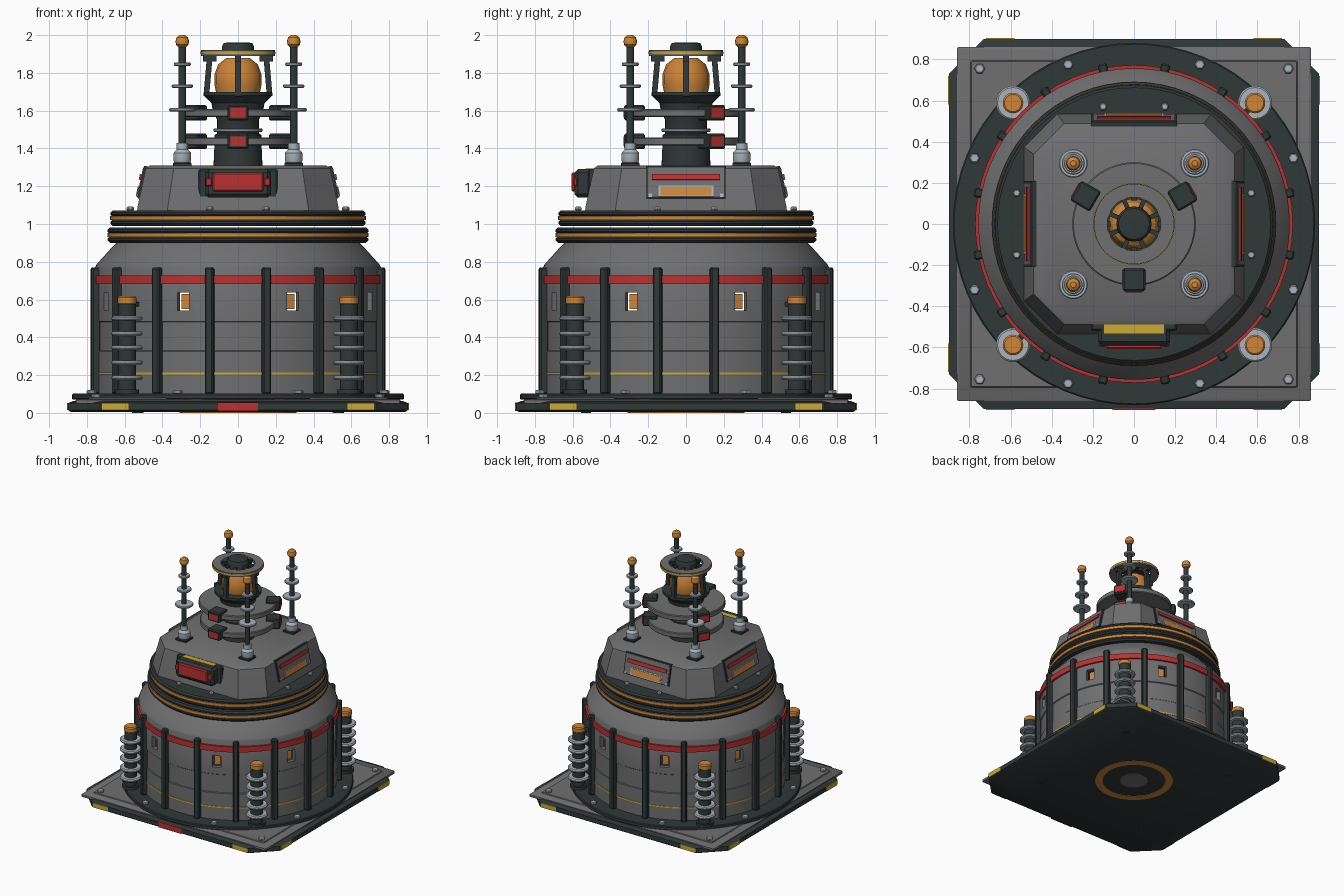
import bpy, bmesh
from math import pi, cos, sin, radians
from mathutils import Matrix, Vector

if "Cube" in bpy.data.objects:
    bpy.data.objects.remove(bpy.data.objects["Cube"], do_unlink=True)


def material(name, r, g, b):
    m = bpy.data.materials.new(name)
    m.use_nodes = True
    m.diffuse_color = (r, g, b, 1)
    m.node_tree.nodes["Principled BSDF"].inputs["Base Color"].default_value = (r, g, b, 1)
    return m


GREY = material("mid grey metal", 0.16, 0.16, 0.165)
DARK = material("dark metal", 0.03, 0.04, 0.04)
STEEL = material("pale steel", 0.40, 0.46, 0.51)
RED = material("red paint", 0.50, 0.03, 0.03)
YELLOW = material("yellow paint", 0.60, 0.40, 0.03)
ORANGE = material("orange copper", 0.62, 0.24, 0.04)
parts = []


def finish(name, bm, mat, mtx=None):
    bmesh.ops.recalc_face_normals(bm, faces=bm.faces)
    me = bpy.data.meshes.new(name)
    bm.to_mesh(me)
    bm.free()
    if mtx is not None:
        me.transform(mtx)
    me.materials.append(mat)
    ob = bpy.data.objects.new(name, me)
    bpy.context.scene.collection.objects.link(ob)
    parts.append(ob)
    return ob


def lathe(name, profile, mat, segs=64, loc=(0, 0, 0), hollow=False):
    """Spin (radius, z) points; hollow closes the profile, otherwise the ends are capped."""
    bm = bmesh.new()
    rings = [[bm.verts.new((r * cos(2 * pi * i / segs), r * sin(2 * pi * i / segs), z))
              for i in range(segs)] for r, z in profile]
    pairs = list(zip(rings, rings[1:]))
    if hollow:
        pairs.append((rings[-1], rings[0]))
    else:
        bm.faces.new(rings[0])
        bm.faces.new(rings[-1])
    for a, b in pairs:
        for i in range(segs):
            j = (i + 1) % segs
            bm.faces.new((a[i], a[j], b[j], b[i]))
    return finish(name, bm, mat, Matrix.Translation(loc))


def disc(name, r, z0, z1, mat, segs=32, loc=(0, 0, 0), bevel=0.0):
    if bevel:
        pts = [(r - bevel, z0), (r, z0 + bevel), (r, z1 - bevel), (r - bevel, z1)]
    else:
        pts = [(r, z0), (r, z1)]
    return lathe(name, pts, mat, segs, loc)


def band(name, r0, r1, z0, z1, mat, segs=64):
    return lathe(name, [(r0, z0), (r1, z0), (r1, z1), (r0, z1)], mat, segs, hollow=True)


def box(name, center, size, mat, angle=0, tilt=0, bevel=0.0):
    """Box modelled facing -y, tilted about its own x, then spun about the z axis."""
    bm = bmesh.new()
    bmesh.ops.create_cube(bm, size=1, matrix=Matrix.Diagonal((*size, 1)))
    if bevel:
        bmesh.ops.bevel(bm, geom=bm.edges[:], offset=bevel, segments=1, affect='EDGES')
    mtx = (Matrix.Rotation(angle, 4, 'Z') @ Matrix.Translation(center)
           @ Matrix.Rotation(tilt, 4, 'X'))
    return finish(name, bm, mat, mtx)


def chamfered(name, layers, mat):
    """Loft of squares with cut corners: (half width, corner cut, z)."""
    bm = bmesh.new()
    rings = []
    for h, c, z in layers:
        k = h - c
        outline = [(k, -h), (h, -k), (h, k), (k, h), (-k, h), (-h, k), (-h, -k), (-k, -h)]
        rings.append([bm.verts.new((x, y, z)) for x, y in outline])
    bm.faces.new(rings[0])
    bm.faces.new(rings[-1])
    for a, b in zip(rings, rings[1:]):
        for i in range(8):
            j = (i + 1) % 8
            bm.faces.new((a[i], a[j], b[j], b[i]))
    return finish(name, bm, mat)


def bolt(x, y, z, r=0.026):
    disc("bolt", r, z, z + 0.022, STEEL, 6, (x, y, 0), 0.006)


quarters = [i * pi / 2 for i in range(4)]
corners = [(x, y) for x in (-1, 1) for y in (-1, 1)]

# Base: slab, deck, round flange, underside and side markers
chamfered("base_slab", [(0.885, 0.17, 0.004), (0.9, 0.17, 0.015), (0.9, 0.17, 0.052),
                        (0.875, 0.17, 0.062)], DARK)
chamfered("base_deck", [(0.86, 0.005, 0.05), (0.86, 0.005, 0.068), (0.853, 0.005, 0.073)], GREY)
chamfered("inner_deck", [(0.795, 0.005, 0.07), (0.79, 0.005, 0.08)], GREY)
disc("base_flange", 0.88, 0.07, 0.102, DARK, 64, bevel=0.006)
band("underside_ring", 0.25, 0.31, 0, 0.01, ORANGE)
disc("underside_hub", 0.11, 0, 0.01, GREY)
for x, y in corners:
    disc("underside_bolt", 0.03, 0, 0.01, DARK, 6, (x * 0.53, y * 0.53, 0))
    bolt(x * 0.75, y * 0.755, 0.078)
for a in quarters:
    for s in (-1, 1):
        box("hazard_marker", (s * 0.65, -0.9, 0.033), (0.14, 0.008, 0.038), YELLOW, a)
        p = Matrix.Rotation(a, 3, 'Z') @ Vector((s * 0.32, -0.775, 0))
        bolt(p.x, p.y, 0.1)
        p = Matrix.Rotation(a, 3, 'Z') @ Vector((s * 0.15, -0.57, 0))
        bolt(p.x, p.y, 1.07, 0.02)
box("front_marker", (0, -0.9, 0.033), (0.21, 0.009, 0.046), RED)

# Drum: hollow shell with a sloped shoulder and open windows
drum = lathe("drum_shell", [(0.755, 0.09), (0.755, 0.325), (0.75, 0.33), (0.75, 0.48),
                            (0.757, 0.485), (0.757, 0.77), (0.75, 0.785), (0.655, 0.89),
                            (0.64, 0.905), (0.62, 0.905), (0.725, 0.76), (0.725, 0.09)],
             GREY, 64, hollow=True)
window_angles = [pi / 8 + i * pi / 4 for i in range(8)]
for a in window_angles[:4]:
    cutter = box("window_cutter", (0, 0, 0.59), (0.066, 1.8, 0.094), GREY, a)
    cutter.hide_render = True
    mod = drum.modifiers.new("window", 'BOOLEAN')
    mod.object, mod.operation, mod.solver = cutter, 'DIFFERENCE', 'EXACT'
    bpy.context.view_layer.objects.active = drum
    bpy.ops.object.modifier_apply(modifier=mod.name)
    parts.remove(cutter)
    bpy.data.objects.remove(cutter, do_unlink=True)
for a in window_angles:
    box("window_pane", (0, -0.715, 0.59), (0.05, 0.015, 0.08), ORANGE, a)
band("red_band", 0.74, 0.772, 0.682, 0.728, RED)
band("yellow_stripe", 0.74, 0.759, 0.203, 0.214, YELLOW)
for i in range(16):
    box("drum_rib", (0, -0.768, 0.435), (0.045, 0.05, 0.67), DARK, pi / 16 + i * pi / 8, bevel=0.008)

# Corner insulators standing on the flange
for x, y in corners:
    at = (x * 0.588, y * 0.588, 0)
    disc("insulator_core", 0.048, 0.09, 0.58, DARK, 24, at)
    disc("insulator_foot", 0.065, 0.1, 0.125, DARK, 24, at)
    for z in (0.185, 0.265, 0.345, 0.42, 0.5):
        disc("insulator_fin", 0.083, z - 0.012, z + 0.012, STEEL, 32, at, 0.008)
    lathe("insulator_cap", [(0.038, 0.565), (0.05, 0.58), (0.05, 0.61), (0.042, 0.618)], ORANGE, 24, at)
    box("insulator_arm", (0, -0.775, 0.575), (0.03, 0.12, 0.025), DARK, pi / 4 + (x + 2 * y) * pi / 2)

# Two separate collars below the turret
for z, r in ((0.9, 0.69), (0.99, 0.675)):
    disc("collar_lower", r, z, z + 0.034, DARK, 64, bevel=0.012)
    disc("collar_inlay", r + 0.002, z + 0.03, z + 0.052, ORANGE, 64)
    disc("collar_upper", r, z + 0.047, z + 0.082, DARK, 64, bevel=0.012)

# Turret block with service panels
chamfered("turret", [(0.535, 0.16, 1.065), (0.53, 0.16, 1.1), (0.488, 0.148, 1.295),
                     (0.465, 0.14, 1.31)], GREY)
tilt = radians(-12)
for a in quarters[1:]:
    box("panel_frame", (0, -0.503, 1.22), (0.42, 0.024, 0.175), DARK, a, tilt)
    box("panel_face", (0, -0.507, 1.22), (0.4, 0.024, 0.158), GREY, a, tilt)
    box("panel_red_strip", (0, -0.508, 1.247), (0.36, 0.03, 0.03), RED, a, tilt)
    box("panel_grille_frame", (0, -0.52, 1.172), (0.29, 0.025, 0.06), STEEL, a, tilt)
    box("panel_grille", (0, -0.523, 1.172), (0.27, 0.026, 0.046), ORANGE, a, tilt)
    for s in (-1, 1):
        box("panel_screw", (s * 0.19, -0.527, 1.15), (0.018, 0.02, 0.018), STEEL, a, tilt)

# Front lamp housing
box("lamp_housing", (0, -0.53, 1.215), (0.35, 0.12, 0.15), DARK, bevel=0.018)
box("lamp_back", (0, -0.495, 1.21), (0.42, 0.05, 0.16), DARK, bevel=0.01)
box("lamp_lens", (0, -0.592, 1.222), (0.27, 0.03, 0.1), RED, bevel=0.008)
box("lamp_top_plate", (0, -0.505, 1.289), (0.29, 0.055, 0.008), YELLOW)
for s in (-1, 1):
    box("lamp_clip", (s * 0.155, -0.585, 1.222), (0.035, 0.02, 0.045), RED, bevel=0.006)

# Neck with two clamped discs
lathe("neck", [(0.13, 1.3), (0.125, 1.41), (0.125, 1.47), (0.11, 1.48), (0.11, 1.55), (0.135, 1.61),
               (0.14, 1.64), (0.18, 1.68), (0.18, 1.7), (0.11, 1.7)], DARK, 48)
disc("neck_ring", 0.13, 1.487, 1.505, STEEL, 48, bevel=0.005)
for z, r in ((1.437, 0.29), (1.588, 0.3)):
    disc("neck_disc", r, z - 0.022, z + 0.022, GREY, 64, bevel=0.006)
    for i in range(3):
        a = i * 2 * pi / 3
        box("disc_clamp", (0, -0.272, z), (0.11, 0.11, 0.082), DARK, a, bevel=0.008)
        box("clamp_light", (0, -0.328, z), (0.08, 0.008, 0.05), RED, a)

# Beacon: bulb, cage and crown
lathe("beacon_bulb", [(0.115, 1.69), (0.125, 1.74), (0.125, 1.79), (0.105, 1.845), (0.06, 1.88)], ORANGE, 16)
for a in quarters:
    box("cage_strut", (0, -0.158, 1.79), (0.03, 0.03, 0.23), DARK, a, radians(-5))
    box("cage_bracket", (0, -0.15, 1.875), (0.03, 0.07, 0.03), DARK, a)
band("crown_ring", 0.13, 0.195, 1.89, 1.92, GREY)
band("crown_stripe", 0.18, 0.198, 1.9, 1.912, YELLOW)
for i in range(8):
    box("crown_spoke", (0, -0.1, 1.91), (0.022, 0.08, 0.015), DARK, pi / 8 + i * pi / 4)
lathe("crown_hub", [(0.085, 1.895), (0.085, 1.94), (0.075, 1.958), (0.06, 1.96)], DARK, 32)

# Antennas on the turret corners
for x, y in corners:
    at = (x * 0.295, y * 0.295, 0)
    box("antenna_foot", (at[0], at[1], 1.316), (0.1, 0.1, 0.02), DARK, bevel=0.005)
    lathe("antenna_base", [(0.04, 1.32), (0.047, 1.34), (0.047, 1.375), (0.03, 1.395), (0.03, 1.43)],
          STEEL, 24, at)
    disc("antenna_rod", 0.02, 1.42, 1.95, DARK, 16, at)
    for z, r in ((1.605, 0.07), (1.73, 0.056), (1.845, 0.045)):
        disc("antenna_fin", r, z - 0.009, z + 0.009, STEEL, 32, at, 0.005)
    lathe("antenna_tip", [(0.018, 1.935), (0.033, 1.95), (0.036, 1.967), (0.03, 1.988), (0.014, 2.0)],
          ORANGE, 16, at)

# Smooth the round parts, keep hard edges
bpy.ops.object.select_all(action='DESELECT')
for ob in parts:
    ob.select_set(True)
bpy.context.view_layer.objects.active = drum
bpy.ops.object.shade_smooth_by_angle(angle=radians(30))
